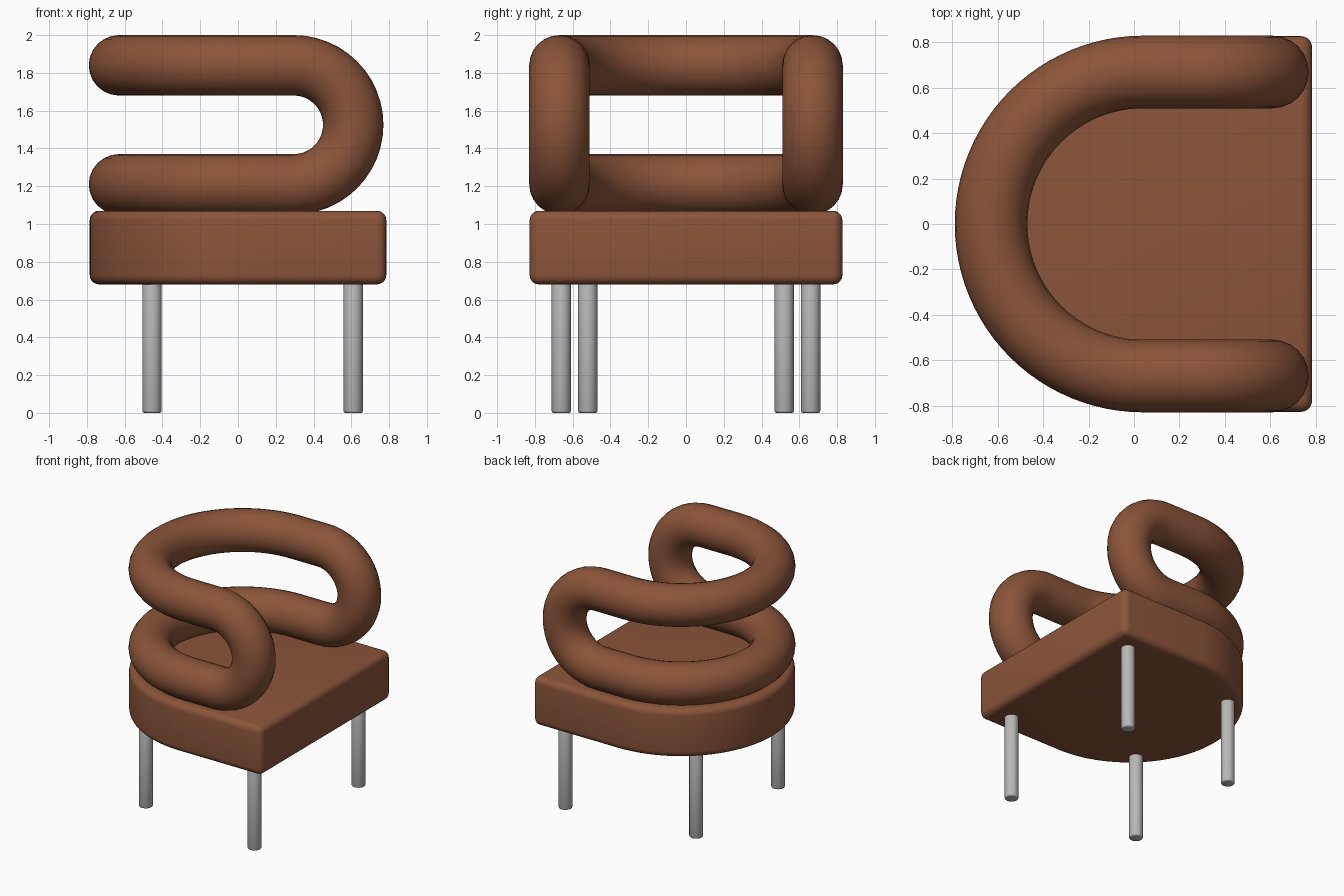
import bpy, bmesh, math

if "Cube" in bpy.data.objects:
    bpy.data.objects.remove(bpy.data.objects["Cube"])

def material(name, rgb):
    m = bpy.data.materials.new(name)
    m.diffuse_color = (*rgb, 1)
    m.use_nodes = True
    m.node_tree.nodes["Principled BSDF"].inputs["Base Color"].default_value = m.diffuse_color
    return m

brown = material("brown leather", (0.26, 0.09, 0.042))
grey = material("grey metal", (0.48, 0.48, 0.48))

CX = 0.04          # centre of the rounded back in plan

def activate(ob):
    bpy.ops.object.select_all(action='DESELECT')
    ob.select_set(True)
    bpy.context.view_layer.objects.active = ob

def arc(n, a0, a1):
    return [math.radians(a0 + (a1 - a0) * i / n) for i in range(n + 1)]

# seat: D-shaped cushion with rounded edges
outline = [(CX + 0.825 * math.cos(a), 0.828 * math.sin(a)) for a in arc(56, 90, 270)]
outline += [(0.785, -0.828), (0.785, 0.828)]
bm = bmesh.new()
base = bm.faces.new([bm.verts.new((x, y, 0.68)) for x, y in outline])
top = bmesh.ops.extrude_face_region(bm, geom=[base])
bmesh.ops.translate(bm, vec=(0, 0, 0.39),
                    verts=[v for v in top["geom"] if isinstance(v, bmesh.types.BMVert)])
bmesh.ops.recalc_face_normals(bm, faces=bm.faces)
me = bpy.data.meshes.new("seat")
bm.to_mesh(me)
bm.free()
seat = bpy.data.objects.new("seat", me)
bpy.context.collection.objects.link(seat)
me.materials.append(brown)
bev = seat.modifiers.new("rounded edges", 'BEVEL')
bev.width = 0.05
bev.segments = 5
bev.limit_method = 'ANGLE'
bev.angle_limit = math.radians(40)
bev.use_clamp_overlap = False
activate(seat)
bpy.ops.object.modifier_apply(modifier=bev.name)
bpy.ops.object.shade_smooth_by_angle(angle=math.radians(35))

# backrest: one closed tube looping round the back twice, joined by front bends
R, BX, BR, ZM = 0.67, 0.295, 0.315, 1.525
path = [(CX + R * math.cos(a), R * math.sin(a), ZM - BR) for a in arc(48, 90, 270)]
path += [(BX + BR * math.cos(a), -R, ZM + BR * math.sin(a)) for a in arc(24, -90, 90)]
path += [(CX + R * math.cos(a), R * math.sin(a), ZM + BR) for a in arc(48, 270, 90)]
path += [(BX + BR * math.cos(a), R, ZM + BR * math.sin(a)) for a in arc(24, 90, -90)]
cu = bpy.data.curves.new("backrest_tube", 'CURVE')
cu.dimensions = '3D'
cu.bevel_depth = 0.16
cu.bevel_resolution = 10
sp = cu.splines.new('POLY')
sp.points.add(len(path) - 1)
for p, co in zip(sp.points, path):
    p.co = (*co, 1)
sp.use_cyclic_u = True
cu.materials.append(brown)
tube = bpy.data.objects.new("backrest_tube", cu)
bpy.context.collection.objects.link(tube)
activate(tube)
bpy.ops.object.convert(target='MESH')
bpy.ops.object.shade_smooth()

# legs: four metal rods with softened ends
for name, x, y in (("front_leg", 0.61, 0.66), ("back_leg", -0.455, 0.52)):
    for side, s in (("left", -1), ("right", 1)):
        bpy.ops.mesh.primitive_cylinder_add(vertices=32, radius=0.051, depth=0.72,
                                            location=(x, s * y, 0.36))
        leg = bpy.context.object
        leg.name = f"{name}_{side}"
        leg.data.materials.append(grey)
        b = leg.modifiers.new("soft ends", 'BEVEL')
        b.width = 0.01
        b.segments = 2
        b.limit_method = 'ANGLE'
        bpy.ops.object.modifier_apply(modifier=b.name)
        bpy.ops.object.shade_smooth_by_angle(angle=math.radians(50))
